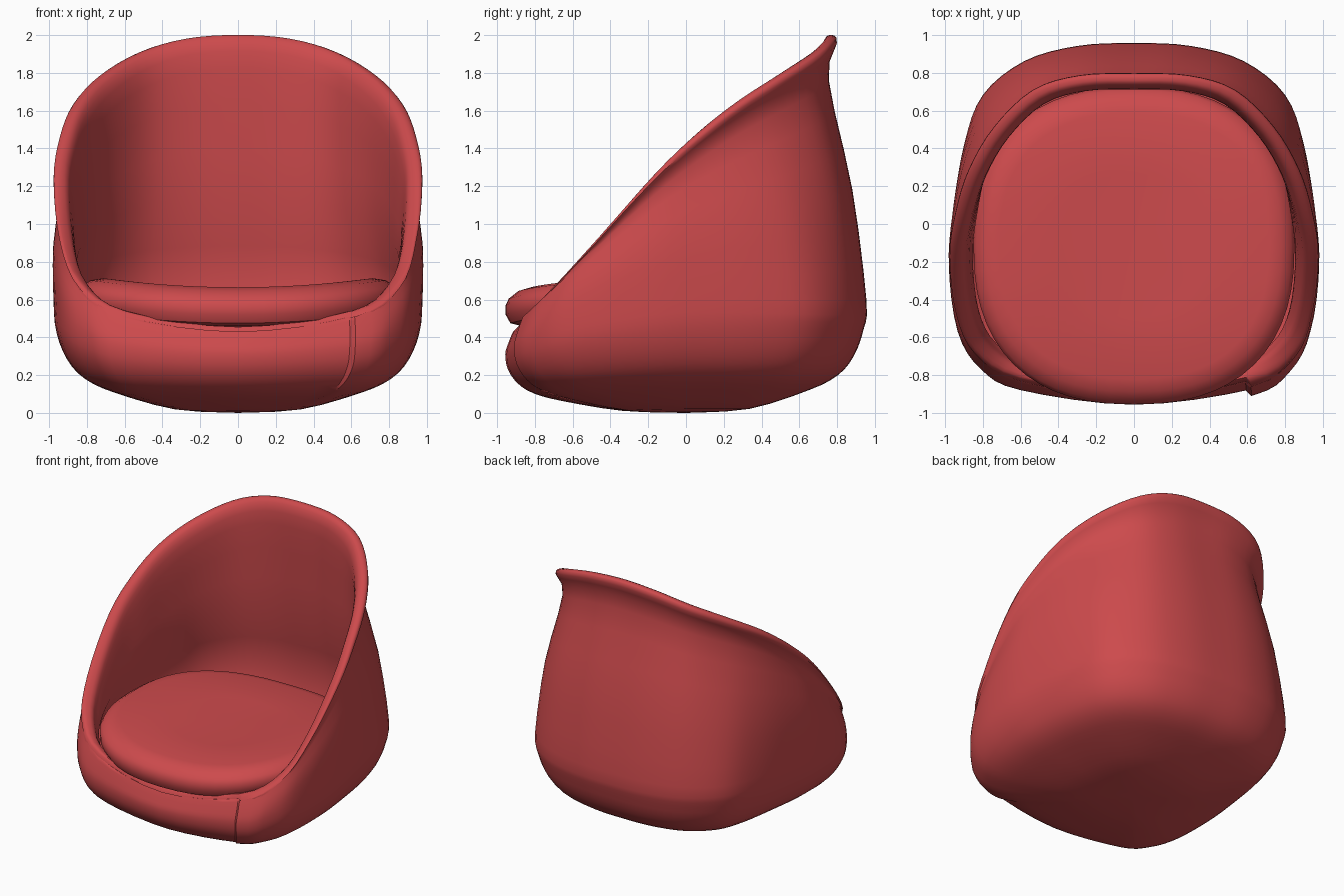
import bpy, bmesh, math
from mathutils import Vector

cube = bpy.data.objects.get("Cube")
if cube:
    bpy.data.objects.remove(cube)

red = bpy.data.materials.new("soft red")
red.use_nodes = True
colour = (0.61, 0.069, 0.073, 1)
red.diffuse_color = colour
red.node_tree.nodes["Principled BSDF"].inputs["Base Color"].default_value = colour


def spline(a, b, c, d, t):
    """Catmull-Rom point between b and c."""
    return 0.5 * (2 * b + (c - a) * t + (2 * a - 5 * b + 4 * c - d) * t * t
                  + (3 * b - a - 3 * c + d) * t ** 3)


def sample_ring(ring, u):
    n, i = len(ring), math.floor(u)
    return spline(*[ring[(i + k) % n] for k in (-1, 0, 1, 2)], u - i)


def sample_column(points, steps):
    padded = [points[0]] + points + [points[-1]]
    out = [spline(*padded[i:i + 4], s / steps)
           for i in range(len(points) - 1) for s in range(steps)]
    return out + [points[-1]]


def mirror_ring(half):
    half = [Vector(p) for p in half]
    return half + [Vector((-p.x, p.y, p.z)) for p in half[-2:0:-1]]


def scaled(p, s, z):
    return Vector((p.x * s, p.y * s, z))


def skin(name, columns, angle):
    """Join neighbouring columns into a closed surface."""
    bm = bmesh.new()
    grid = [[bm.verts.new(p) for p in col] for col in columns]
    for i, col in enumerate(grid):
        nxt = grid[(i + 1) % len(grid)]
        for j in range(len(col) - 1):
            bm.faces.new((col[j], nxt[j], nxt[j + 1], col[j + 1]))
    bmesh.ops.remove_doubles(bm, verts=bm.verts, dist=0.0005)
    bmesh.ops.recalc_face_normals(bm, faces=bm.faces)
    mesh = bpy.data.meshes.new(name)
    bm.to_mesh(mesh)
    bm.free()
    mesh.materials.append(red)
    ob = bpy.data.objects.new(name, mesh)
    bpy.context.collection.objects.link(ob)
    bpy.ops.object.select_all(action='DESELECT')
    ob.select_set(True)
    bpy.context.view_layer.objects.active = ob
    bpy.ops.object.shade_smooth_by_angle(angle=math.radians(angle))
    return ob


# Widest ring of the shell and crest of its sloping rim, back to front
belly = mirror_ring([
    (0, .955, .6), (.3, .94, .6), (.58, .86, .6), (.8, .68, .6),
    (.9, .42, .6), (.96, .05, .6), (.975, -.25, .57), (.93, -.58, .5),
    (.81, -.77, .42), (.6, -.88, .35), (0, -.957, .31)])
crest = mirror_ring([
    (0, .775, 2), (.28, .765, 1.98), (.52, .69, 1.91), (.72, .5, 1.79),
    (.85, .28, 1.65), (.92, .06, 1.48), (.955, -.16, 1.27), (.93, -.45, .94),
    (.84, -.66, .70), (.6, -.81, .54), (0, -.89, .455)])


def shell_column(u, bulge):
    b, c = sample_ring(belly, u), sample_ring(crest, u)
    h = c.z - b.z
    w = min(1, h)
    # rounded underside up to the belly
    pts = [Vector((0, 0, 0))]
    for s, f in ((.35, .035), (.68, .2), (.84, .33), (.93, .5), (.985, .74)):
        pts.append(scaled(b, s, b.z * f))
    pts.append(b)
    # outer wall, pinched under the flared lip
    neck = b.lerp(c, .5).lerp(c * .975, w)
    neck.z = c.z - .17 * h
    mid = b.lerp(neck, .5)
    pts.append(scaled(mid, 1 + .03 * w, mid.z))
    lip = c.lerp(b, .3).lerp(c * 1.03, w)
    lip.z = c.z - .04
    pts += [neck, lip]
    if bulge:
        pts = [scaled(p, 1 + bulge * min(1, p.z / .2), p.z) for p in pts]
    # rim and inner wall down to the floor
    inner = scaled(c, .92, c.z - .08 - .1 * w)
    base = scaled(b, .85, min(.45, c.z - .12))
    pts += [scaled(c, 1 + bulge * .5, c.z), scaled(c, .945, c.z - .025), inner,
            inner.lerp(base, .5), base, Vector((0, 0, .4))]
    return sample_column(pts, 3)


# Shell, with an overlapping seam on the front left corner
seam, steps = 9, 4
columns = []
for i in range(len(belly) * steps):
    u = i / steps
    swell = .035 * max(0, 1 - (seam - u) / 2) if u <= seam else 0
    columns.append(shell_column(u, swell))
    if u == seam:
        columns.append(shell_column(u + .02, 0))
skin("bucket_shell", columns, 45)

# Loose seat cushion, overhanging the front rim and raised at the sides
profile = [(0, .66), (.45, .66), (.84, .665), (.92, .645), (.98, .605),
           (1, .57), (1, .52), (.97, .475), (.9, .46), (0, .45)]
columns = []
for i in range(56):
    a = math.tau * i / 56
    x, y = [math.copysign(abs(v) ** (2 / 2.4), v) for v in (math.cos(a), math.sin(a))]
    col = []
    for s, z in profile:
        px, py = .85 * x * s, .84 * y * s - .115
        col.append(Vector((px, py, z + .06 * (px / .8) ** 2)))
    columns.append(col)
skin("seat_cushion", columns, 40)
